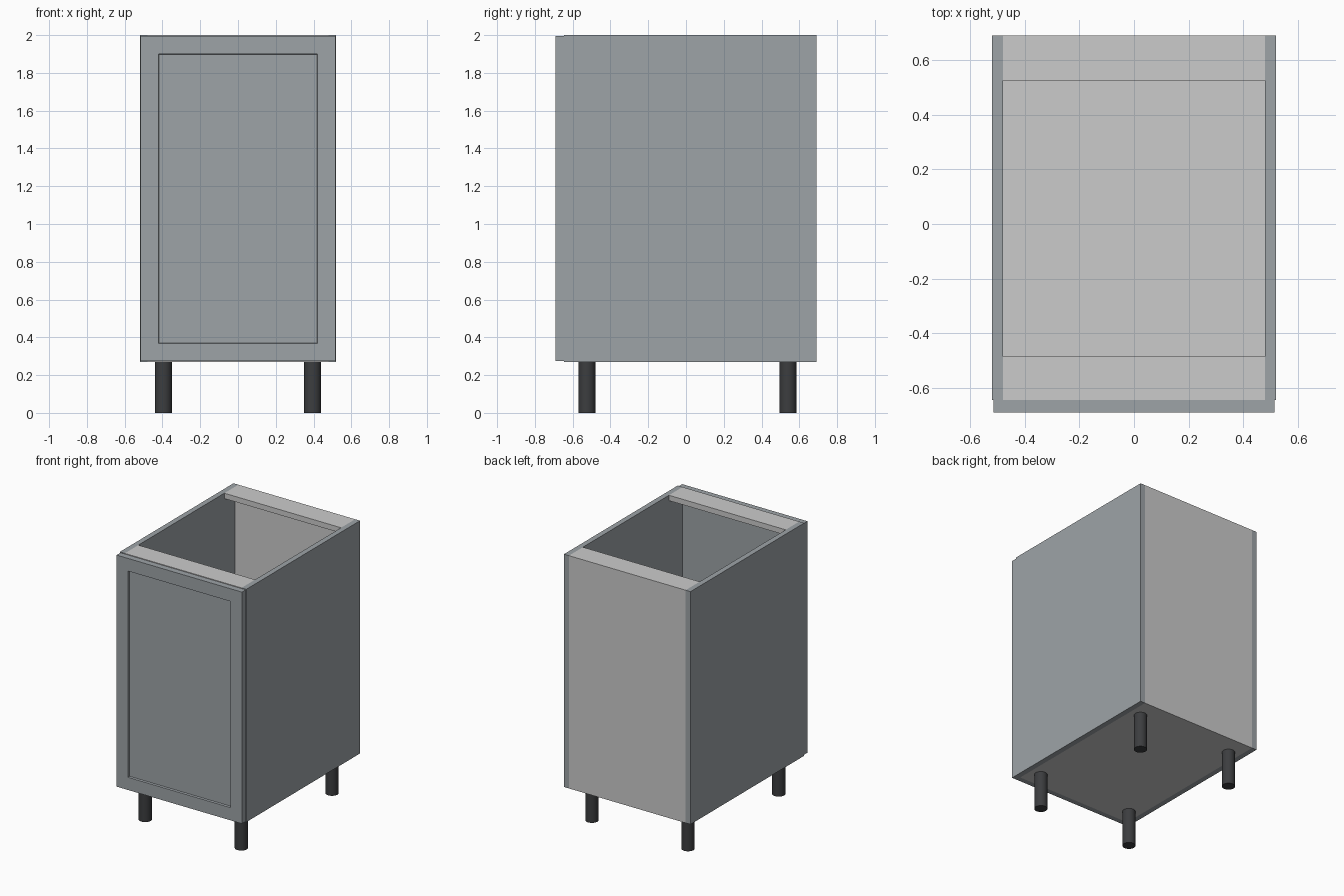
import bpy, bmesh

if "Cube" in bpy.data.objects:
    bpy.data.objects.remove(bpy.data.objects["Cube"])

def material(name, color):
    m = bpy.data.materials.new(name)
    m.diffuse_color = (*color, 1)
    m.use_nodes = True
    m.node_tree.nodes["Principled BSDF"].inputs["Base Color"].default_value = m.diffuse_color
    return m

slate = material("slate_grey", (0.34, 0.37, 0.39))
black = material("leg_black", (0.045, 0.047, 0.05))

def box(name, x0, x1, y0, y1, z0, z1, mat=None):
    bpy.ops.mesh.primitive_cube_add(size=1)
    ob = bpy.context.object
    ob.name = name
    for v in ob.data.vertices:
        v.co = (x1 if v.co.x > 0 else x0,
                y1 if v.co.y > 0 else y0,
                z1 if v.co.z > 0 else z0)
    if mat:
        ob.data.materials.append(mat)
    return ob

FRONT, BACK = -0.645, 0.69     # carcass depth
Z0, Z1, T = 0.27, 2.0, 0.04    # carcass height, board thickness
W, INNER = 0.52, 0.48

# Side panels
box("left_side_panel", -W, -INNER, FRONT, BACK, Z0, Z1, slate)
box("right_side_panel", INNER, W, FRONT, BACK, Z0, Z1, slate)

# Carcass boards between the sides
box("bottom_panel", -INNER, INNER, FRONT, BACK, Z0, Z0 + T)
box("back_panel", -INNER, INNER, BACK - T, BACK, Z0 + T, Z1 - T)
box("front_top_rail", -INNER, INNER, FRONT, -0.485, Z1 - T, Z1)
box("back_top_rail", -INNER, INNER, 0.525, BACK, Z1 - T, Z1)

# Door with a recessed centre panel
door = box("door", -0.515, 0.515, -0.69, FRONT, 0.274, 1.995, slate)
bm = bmesh.new()
bm.from_mesh(door.data)
bm.normal_update()
face = min(bm.faces, key=lambda f: f.calc_center_median().y)
bmesh.ops.inset_region(bm, faces=[face], thickness=0.133)
bmesh.ops.inset_region(bm, faces=[face], thickness=0.004, depth=-0.015)
bm.to_mesh(door.data)
bm.free()

# Round legs
for sx, side in ((-1, "left"), (1, "right")):
    for y, end in ((-0.525, "front"), (0.54, "back")):
        bpy.ops.mesh.primitive_cylinder_add(vertices=32, radius=0.045, depth=Z0,
                                            location=(sx * 0.395, y, Z0 / 2))
        leg = bpy.context.object
        leg.name = f"{end}_{side}_leg"
        leg.data.materials.append(black)
        bpy.ops.object.shade_smooth_by_angle()
